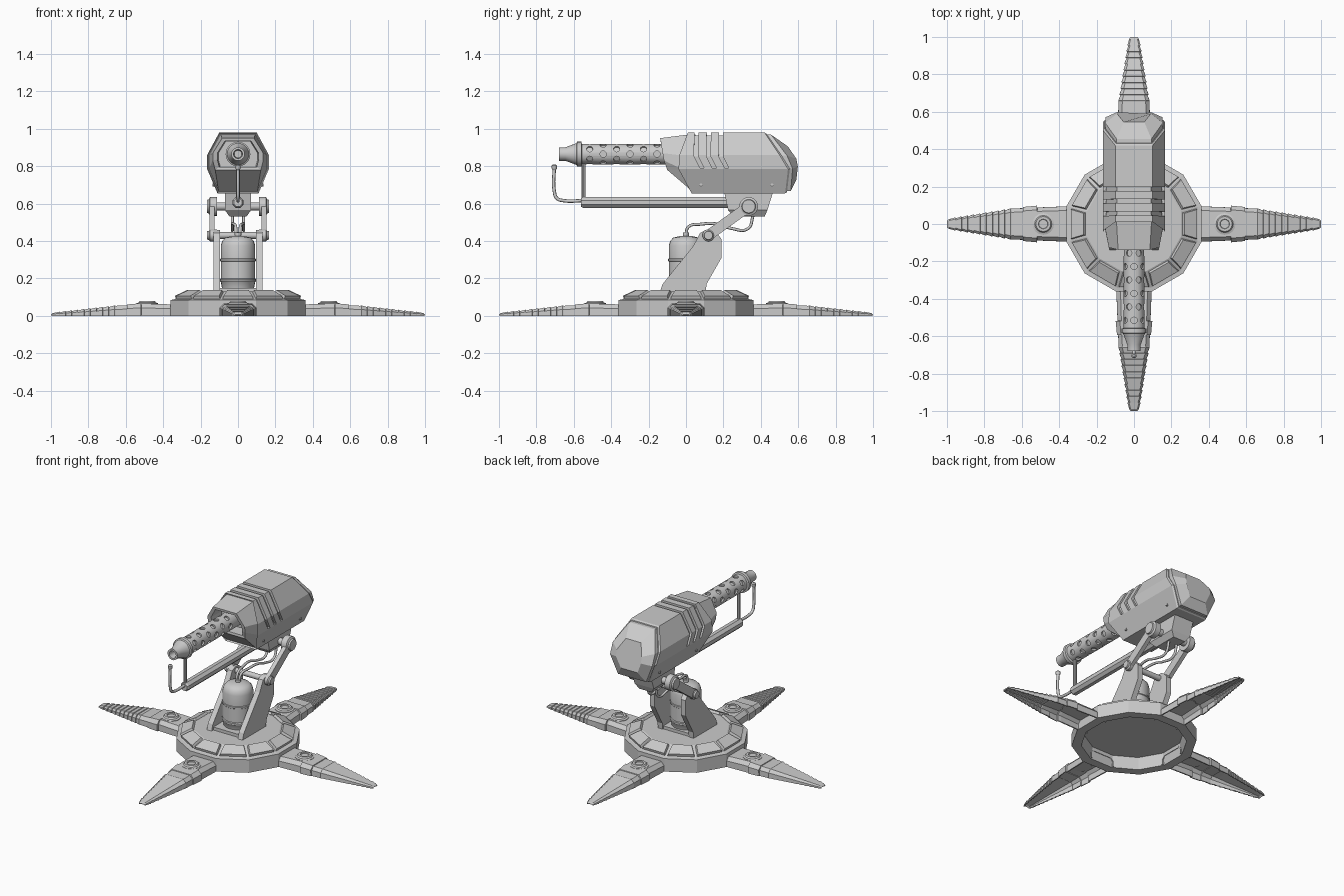
import bpy, bmesh
from math import sin, cos, pi, radians
from mathutils import Matrix, Vector

if "Cube" in bpy.data.objects:
    bpy.data.objects.remove(bpy.data.objects["Cube"])


def finish(name, bm, smooth=False):
    me = bpy.data.meshes.new(name)
    bm.to_mesh(me)
    bm.free()
    ob = bpy.data.objects.new(name, me)
    bpy.context.collection.objects.link(ob)
    if smooth:
        bpy.ops.object.select_all(action='DESELECT')
        ob.select_set(True)
        bpy.context.view_layer.objects.active = ob
        bpy.ops.object.shade_smooth_by_angle(angle=radians(35))
    return ob


def loft_bm(bm, rings, closed=True):
    vs = [[bm.verts.new(p) for p in r] for r in rings]
    n = len(vs[0])
    for a, b in zip(vs, vs[1:]):
        for i in range(n if closed else n - 1):
            j = (i + 1) % n
            bm.faces.new((a[i], a[j], b[j], b[i]))
    if closed:
        bm.faces.new(vs[0])
        bm.faces.new(vs[-1])
    bmesh.ops.recalc_face_normals(bm, faces=bm.faces[:])


def loft(name, rings, closed=True, smooth=False):
    bm = bmesh.new()
    loft_bm(bm, rings, closed)
    return finish(name, bm, smooth)


def lathe_rings(profile, n, axis='Z', origin=(0, 0, 0), turn=0.0):
    def place(r, h, a):
        u, v = r * cos(a), r * sin(a)
        p = {'Z': (u, v, h), 'Y': (u, h, v), 'X': (h, u, v)}[axis]
        return Vector(p) + Vector(origin)
    return [[place(r, h, turn + 2 * pi * i / n) for i in range(n)] for r, h in profile]


def lathe(name, profile, n=24, axis='Z', origin=(0, 0, 0), turn=0.0, smooth=True):
    return loft(name, lathe_rings(profile, n, axis, origin, turn), smooth=smooth)


def prism(name, yz, x0, x1):
    return loft(name, [[(x, y, z) for y, z in yz] for x in (x0, x1)])


def tube(name, pts, r):
    cu = bpy.data.curves.new(name, 'CURVE')
    cu.dimensions = '3D'
    cu.bevel_depth, cu.bevel_resolution, cu.use_fill_caps = r, 2, True
    sp = cu.splines.new('BEZIER')
    sp.resolution_u = 5
    sp.bezier_points.add(len(pts) - 1)
    for b, p in zip(sp.bezier_points, pts):
        b.co = p
        b.handle_left_type = b.handle_right_type = 'AUTO'
    ob = bpy.data.objects.new(name, cu)
    bpy.context.collection.objects.link(ob)
    bpy.ops.object.select_all(action='DESELECT')
    ob.select_set(True)
    bpy.context.view_layer.objects.active = ob
    bpy.ops.object.convert(target='MESH')
    return ob


def cut(ob, cutter):
    cutter.hide_render = True
    cutter.hide_viewport = False
    cutter.display_type = 'WIRE'
    m = ob.modifiers.new('cut', 'BOOLEAN')
    m.operation, m.object, m.solver = 'DIFFERENCE', cutter, 'EXACT'


# Twelve-sided hollow base with raised panels on its slope
bm = bmesh.new()
loft_bm(bm, lathe_rings([(.30, .075), (.315, 0), (.373, 0), (.373, .085),
                         (.352, .088), (.26, .13)], 12, turn=pi / 12))
slope = [f for f in bm.faces if .3 < f.normal.z < .97]
bmesh.ops.inset_individual(bm, faces=slope, thickness=.012, depth=0)
bmesh.ops.inset_individual(bm, faces=slope, thickness=.005, depth=.016)
finish('base_ring', bm)

# Four hollow, ridged legs with bolt pads
stations = [(.29, .085, .055), (.37, .090, .058), (.50, .085, .062), (.52, .085, .062),
            (.521, .095, .064), (.59, .088, .058), (.591, .082, .054), (.655, .078, .05)]
teeth = 10
for i in range(teeth):
    for t, g in ((i / teeth, .003), ((i + .95) / teeth, -.003)):
        stations.append((.66 + .33 * t, .077 - .053 * t + g, .05 - .037 * t + g * .7))
stations.append((.996, .018, .004))
for k, side in enumerate(('right', 'back', 'left', 'front')):
    rot = Matrix.Rotation(k * pi / 2, 4, 'Z')
    leg = loft('leg_' + side, [[(x, -w, 0), (x, -w, h * .65), (x, -w * .78, h), (x, w * .78, h),
                                (x, w, h * .65), (x, w, 0)] for x, w, h in stations], closed=False)
    leg.data.transform(rot)
    m = leg.modifiers.new('shell', 'SOLIDIFY')
    m.thickness, m.offset = .008, 0
    lathe('bolt_pad_' + side, [(.058, .055), (.058, .067), (.046, .071), (.04, .08),
                               (.026, .08), (.024, .074)], 16, origin=rot @ Vector((.485, 0, 0)))

# Pedestal cheeks, axles and lifting links
low, high = (.12, .43), (.335, .585)
arc = [(low[0] + .05 * cos(a), low[1] + .03 * sin(a)) for a in (pi * .85, pi * .6, pi * .35, pi * .1)]
for s, side in ((-1, 'left'), (1, 'right')):
    prism('cheek_' + side, [(-.14, .125), (-.125, .17), (.04, .375)] + arc +
          [(.19, .41), (.19, .31), (.11, .17), (.105, .125)], s * .095, s * .13)
    d = Vector((high[0] - low[0], high[1] - low[1])).normalized()
    nrm = Vector((-d.y, d.x)) * .028
    prism('link_' + side, [Vector(p) + q for p, q in ((low, nrm), (high, nrm), (high, -nrm), (low, -nrm))],
          s * .125, s * .152)
    for nm, (y, z), r in (('lower', low, .032), ('upper', high, .05)):
        lathe(f'{nm}_pivot_{side}', [(r, s * .112), (r, s * .15), (r * .75, s * .156),
                                     (r * .7, s * .166)], 20, 'X', (0, y, z))
lathe('lower_axle', [(.018, -.12), (.018, .12)], 16, 'X', (0, *low))
lathe('upper_axle', [(.022, -.13), (.022, .13)], 16, 'X', (0, *high))
prism('pedestal_floor', [(-.12, .125), (-.12, .15), (.1, .15), (.1, .125)], -.1, .1)

# Fuel tank, valve and hoses
lathe('fuel_tank', [(.085, .145), (.092, .18), (.096, .185), (.096, .195), (.092, .2), (.092, .29),
                    (.096, .293), (.096, .303), (.092, .306), (.092, .375), (.085, .4), (.068, .418),
                    (.035, .426), (.016, .428), (.016, .445)], 24)
for s, side in ((-1, 'left'), (1, 'right')):
    tube('hose_' + side, [(s * .01, 0, .43), (s * .012, .012, .475), (s * .022, .08, .49), (s * .03, .16, .492),
                          (s * .03, .24, .468), (s * .03, .33, .465), (s * .03, .36, .54)], .008)

# Bracket under the body, with rail, post and pilot pipe
loft('bracket', [[(-w, a, z), (w, a, z), (w, b, z), (-w, b, z)] for w, a, b, z in
                 ((.045, .26, .42, .53), (.07, .225, .435, .565), (.07, .205, .465, .66))])
lathe('rail', [(.024, -.562), (.031, -.55), (.031, .235)], 8, 'Y', (0, 0, .606), pi / 8, False)
lathe('rail_post', [(.011, .61), (.011, .83)], 10, origin=(0, -.547, 0))
tube('pilot_pipe', [(0, -.55, .616), (0, -.655, .616), (0, -.69, .628), (0, -.704, .665), (0, -.704, .80)], .009)
lathe('pilot_tip', [(.009, .78), (.014, .787), (.014, .803), (.007, .81)], 12, origin=(0, -.704, 0))

# Perforated barrel and nozzle
barrel = lathe('barrel', [(.055, -.57), (.055, .03)], 32, 'Y', (0, 0, .865))
bm = bmesh.new()
for row in range(6):
    for k in range(6):
        a = k * pi / 3 + pi / 6 * (row % 2)
        mat = (Matrix.Translation((0, -.515 + row * .072, .865)) @ Matrix.Rotation(a, 4, 'Y')
               @ Matrix.Translation((0, 0, .057)))
        bmesh.ops.create_cone(bm, cap_ends=True, segments=12, radius1=.017, radius2=.017,
                              depth=.028, matrix=mat)
cut(barrel, finish('barrel_hole_cutter', bm))
lathe('nozzle', [(.05, -.555), (.066, -.56), (.066, -.582), (.058, -.586), (.036, -.645), (.036, -.68),
                 (.024, -.68), (.02, -.62)], 24, 'Y', (0, 0, .865))

# Eight-sided body: each ring has its own y at four heights
SECTION = ((.1, .98), (.165, .86), (.165, .785), (.11, .655))


def ring(ys, sec=SECTION, k=1.0, zc=.815):
    half = [(x * k, y, zc + (z - zc) * k) for (x, z), y in zip(sec, ys)]
    return half + [(-x, y, z) for x, y, z in reversed(half)]


body = loft('body', [ring((.02, -.02, -.025, .045), k=.96), ring((.01, -.035, -.04, .03)),
                     ring((.42, .5, .545, .53)), ring((.43, .51, .555, .54), k=.96)])

# Three slanted grooves over the top of the body
trench = ((.149, .79), (.152, .855), (.092, .963))
for i in range(3):
    y0 = .045 + i * .066
    inner = [(.148, y0 + .03, .79), (.15, y0 - .002, .853), (.091, y0, .964)]
    outer = [(.2, y0, 1.05), (.2, y0 - .002, .853), (.2, y0 + .03, .79)]
    path = inner + [(-x, y, z) for x, y, z in reversed(inner)]
    over = [(-x, y, z) for x, y, z in reversed(outer)] + outer
    over = list(reversed(over))
    # outline strip is built in matching pairs, then given thickness along y
    over = [outer[2], outer[1], outer[0], (-.2, y0, 1.05), (-.2, y0 - .002, .853), (-.2, y0 + .03, .79)]
    cutter = loft(f'groove_cutter_{i}', [[p, q, (q[0], q[1] + .022, q[2]), (p[0], p[1] + .022, p[2])]
                                         for p, q in zip(path, over)])
    cut(body, cutter)

# Rear cap
loft('rear_cap', [ring((.41, .49, .53, .52), k=.93), ring((.455, .54, .57, .56), k=.93),
                  ring((.545, .59, .598, .59), k=.55)])

# Front hood with a recessed mouth around the barrel
MOUTH = ((.085, .95), (.135, .87), (.135, .83), (.122, .78))
loft('front_hood', [ring((.05, .02, .02, .06), k=.94), ring((.02, -.02, -.025, .035), k=.94),
                    ring((-.138, -.125, -.118, -.1), MOUTH),
                    ring((-.136, -.122, -.115, -.098), MOUTH, .82, .865),
                    ring((-.02, -.02, -.02, -.02), MOUTH, .78, .865)])

# Small body bolts
for s in (-1, 1):
    for y in (.08, .46):
        lathe('body_bolt', [(.008, s * .12), (.008, s * .136)], 8, 'X', (0, y, .70))
